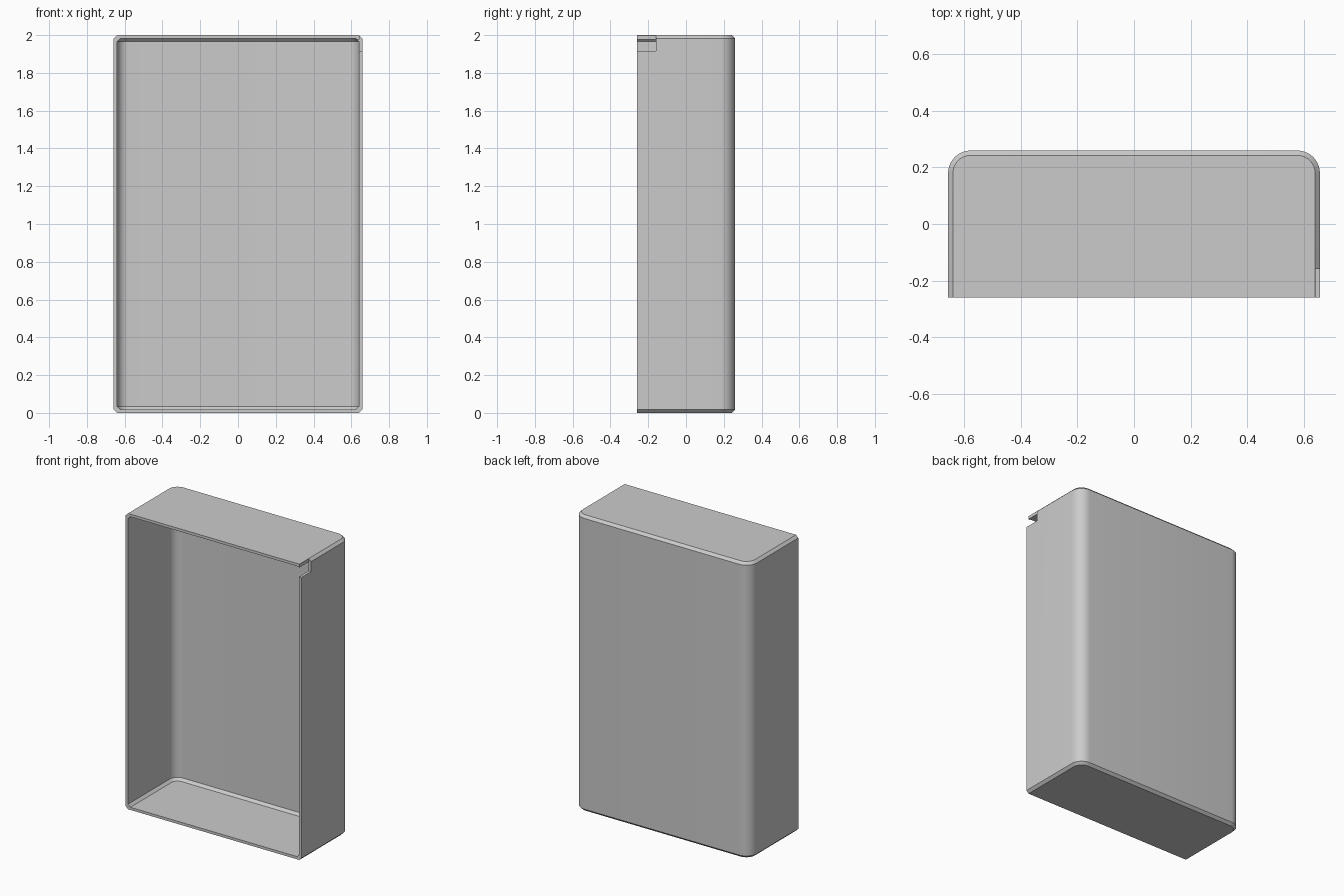
import bpy, bmesh, math

if "Cube" in bpy.data.objects:
    bpy.data.objects.remove(bpy.data.objects["Cube"], do_unlink=True)

HALF_X, HALF_Y, HEIGHT = 0.658, 0.26, 2.0
RADIUS, CHAMFER, WALL, STEPS = 0.08, 0.017, 0.018, 10

grey = bpy.data.materials.new("plain grey")
grey.use_nodes = True
colour = (0.6, 0.6, 0.6, 1)
grey.diffuse_color = colour
grey.node_tree.nodes["Principled BSDF"].inputs["Base Color"].default_value = colour


def ring(bm, inset, z):
    """U-shaped outline, open at the front, with rounded back corners."""
    r = RADIUS - inset
    cx, cy = HALF_X - RADIUS, HALF_Y - RADIUS
    right = [(HALF_X - inset, -HALF_Y)]
    for i in range(STEPS + 1):
        a = math.pi / 2 * i / STEPS
        right.append((cx + r * math.cos(a), cy + r * math.sin(a)))
    pts = right + [(-x, y) for x, y in reversed(right)]
    return [bm.verts.new((x, y, z)) for x, y in pts]


def skin(bm, offset):
    """Walls, chamfers and end caps of one side of the shell."""
    levels = [(offset + CHAMFER, offset), (offset, offset + CHAMFER),
              (offset, HEIGHT - offset - CHAMFER), (offset + CHAMFER, HEIGHT - offset)]
    rings = [ring(bm, inset, z) for inset, z in levels]
    for low, high in zip(rings, rings[1:]):
        for i in range(len(low) - 1):
            bm.faces.new((low[i], low[i + 1], high[i + 1], high[i]))
    bm.faces.new(rings[0])
    bm.faces.new(rings[-1])
    return [r[0] for r in rings] + [r[-1] for r in reversed(rings)]


# Open-fronted shell with a front rim joining the two skins
bm = bmesh.new()
outer, inner = skin(bm, 0), skin(bm, WALL)
for i in range(len(outer)):
    j = (i + 1) % len(outer)
    bm.faces.new((outer[i], outer[j], inner[j], inner[i]))
bmesh.ops.recalc_face_normals(bm, faces=bm.faces)
mesh = bpy.data.meshes.new("open_case")
bm.to_mesh(mesh)
bm.free()
mesh.materials.append(grey)
case = bpy.data.objects.new("open_case", mesh)
bpy.context.collection.objects.link(case)


# Notch in the upper front corner of the left wall
def cut(name, low, high):
    bpy.ops.mesh.primitive_cube_add(size=1, location=[(a + b) / 2 for a, b in zip(low, high)])
    cutter = bpy.context.object
    cutter.name = name
    cutter.scale = [b - a for a, b in zip(low, high)]
    cutter.hide_render = True
    bpy.context.view_layer.update()
    bpy.context.view_layer.objects.active = case
    mod = case.modifiers.new(name, 'BOOLEAN')
    mod.operation, mod.object, mod.solver = 'DIFFERENCE', cutter, 'EXACT'
    bpy.ops.object.modifier_apply(modifier=mod.name)
    bpy.data.objects.remove(cutter, do_unlink=True)


cut("notch_cutter", (0.615, -0.4, 1.915), (0.8, -0.16, 1.978))
cut("notch_edge_cutter", (0.642, -0.4, 1.95), (0.8, -0.16, 2.1))

bpy.ops.object.select_all(action='DESELECT')
case.select_set(True)
bpy.context.view_layer.objects.active = case
bpy.ops.object.shade_smooth_by_angle(angle=math.radians(30))
